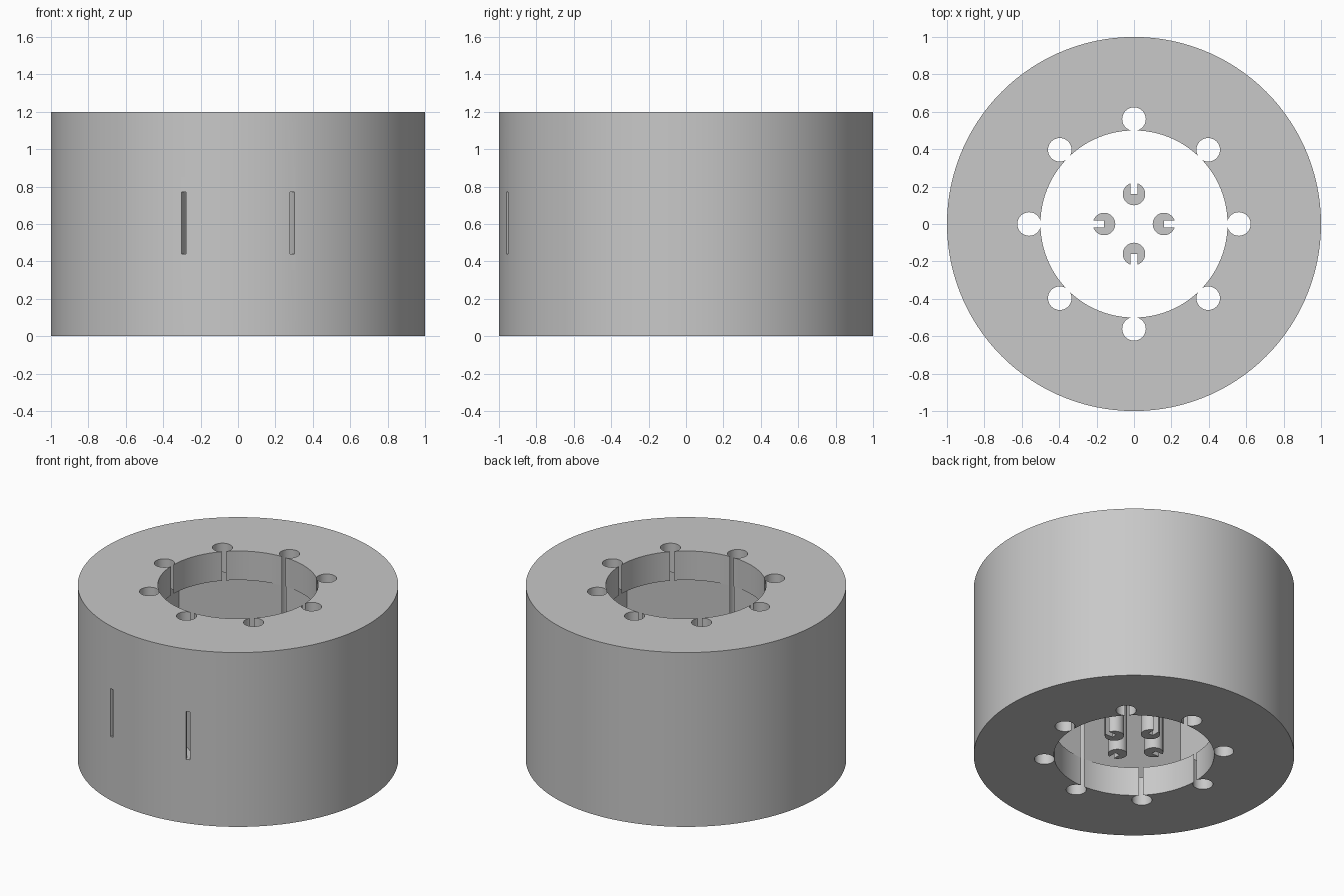
import bpy, bmesh
from math import pi, sin, cos, asin, radians

if "Cube" in bpy.data.objects:
    bpy.data.objects.remove(bpy.data.objects["Cube"], do_unlink=True)

grey = bpy.data.materials.new("plain grey")
grey.use_nodes = True
colour = (0.58, 0.58, 0.58, 1)
grey.diffuse_color = colour
grey.node_tree.nodes["Principled BSDF"].inputs["Base Color"].default_value = colour


def arc(radius, start, end, steps, cx=0, cy=0):
    """Points along a circular arc, both ends included."""
    return [(cx + radius * cos(start + (end - start) * i / steps),
             cy + radius * sin(start + (end - start) * i / steps))
            for i in range(steps + 1)]


def circle(radius, steps, cx=0, cy=0):
    return arc(radius, 0, 2 * pi, steps, cx, cy)[:-1]


def prism(name, outline, bottom, top):
    """Upright solid with the given plan outline."""
    bm = bmesh.new()
    base = bm.faces.new([bm.verts.new((x, y, bottom)) for x, y in outline])
    raised = bmesh.ops.extrude_face_region(bm, geom=[base])["geom"]
    verts = [v for v in raised if isinstance(v, bmesh.types.BMVert)]
    bmesh.ops.translate(bm, vec=(0, 0, top - bottom), verts=verts)
    bmesh.ops.recalc_face_normals(bm, faces=bm.faces)
    mesh = bpy.data.meshes.new(name)
    bm.to_mesh(mesh)
    bm.free()
    mesh.materials.append(grey)
    obj = bpy.data.objects.new(name, mesh)
    bpy.context.collection.objects.link(obj)
    return obj


def activate(obj):
    bpy.ops.object.select_all(action='DESELECT')
    obj.select_set(True)
    bpy.context.view_layer.objects.active = obj


def cut(obj, cutter):
    cutter.hide_render = True
    activate(obj)
    mod = obj.modifiers.new("cut", 'BOOLEAN')
    mod.operation = 'DIFFERENCE'
    mod.solver = 'EXACT'
    mod.object = cutter
    bpy.ops.object.modifier_apply(modifier=mod.name)
    bpy.data.objects.remove(cutter, do_unlink=True)


def smooth(obj):
    activate(obj)
    bpy.ops.object.shade_smooth_by_angle(angle=radians(30))


# Drum body with a round opening through both ends
HEIGHT = 1.2
body = prism("drum_body", circle(1, 120), 0, HEIGHT)
cut(body, prism("bore_cutter", circle(0.5, 96), -0.1, HEIGHT + 0.1))

# Wide rectangular chamber between the two end rims
chamber = [(-0.8, -0.5), (0.8, -0.5), (0.8, 0.5), (-0.8, 0.5)]
cut(body, prism("chamber_cutter", chamber, 0.2, 1.0))

# Ring of small holes just touching the opening
for i in range(8):
    a = i * pi / 4
    hole = circle(0.063, 32, 0.561 * cos(a), 0.561 * sin(a))
    cut(body, prism("hole_cutter", hole, -0.1, HEIGHT + 0.1))

# Curved strap channel joining the two front slits
outer = arc(0.333, 0, pi, 48, 0, -1.09)
inner = arc(0.307, pi, 0, 48, 0, -1.09)
cut(body, prism("strap_channel_cutter", outer + inner, 0.44, 0.77))
smooth(body)

# Four pins, each with a slot opening outward
R, HALF_SLOT = 0.06, 0.018
gap = asin(HALF_SLOT / R)
profile = arc(R, gap, 2 * pi - gap, 40) + [(0, -HALF_SLOT), (0, HALF_SLOT)]
for i, side in enumerate(("left", "back", "right", "front")):
    pin = prism(side + "_slotted_pin", profile, 0.08, 0.75)
    a = i * pi / 2
    pin.location = (0.16 * cos(a), 0.16 * sin(a), 0)
    pin.rotation_euler.z = a
    smooth(pin)
